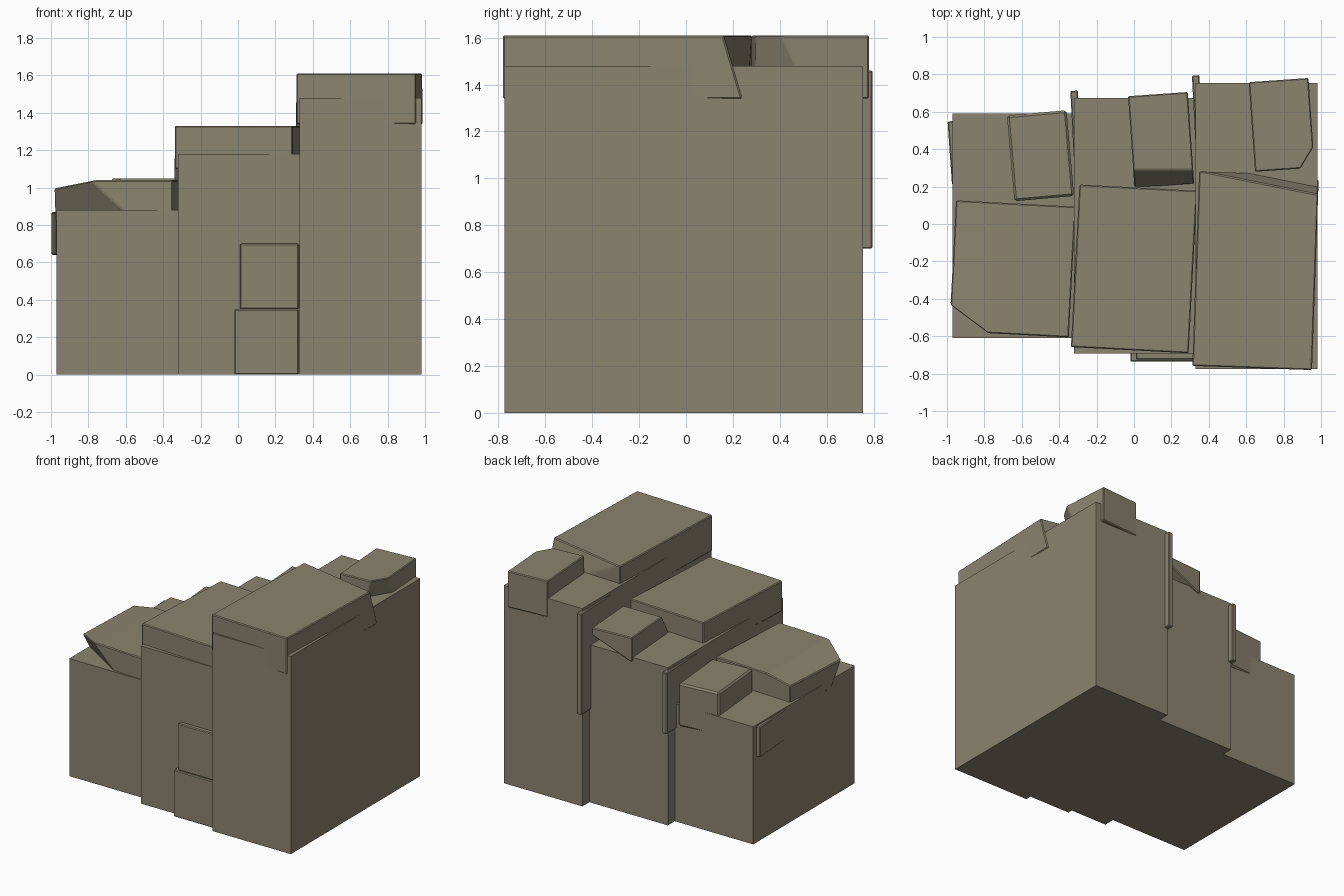
import bpy, bmesh, math
from mathutils import Matrix, Vector

default = bpy.data.objects.get("Cube")
if default:
    bpy.data.objects.remove(default, do_unlink=True)

# One plain stone colour
COLOUR = (0.26, 0.23, 0.16, 1)
stone = bpy.data.materials.new("khaki_stone")
stone.use_nodes = True
stone.diffuse_color = COLOUR
shader = stone.node_tree.nodes["Principled BSDF"]
shader.inputs["Base Color"].default_value = COLOUR
shader.inputs["Roughness"].default_value = 0.9


def block(name, centre, size, bottom, top, yaw=0, chip=None, bevel=0.006):
    """Turned stone block; each chip is a point on a cutting plane and its outward normal."""
    mesh = bpy.data.meshes.new(name)
    bm = bmesh.new()
    place = Matrix.Translation((*centre, (bottom + top) / 2))
    turn = Matrix.Rotation(math.radians(yaw), 4, 'Z')
    stretch = Matrix.Diagonal((*size, top - bottom, 1))
    bmesh.ops.create_cube(bm, size=1, matrix=place @ turn @ stretch)
    for point, normal in chip or []:
        geometry = bm.verts[:] + bm.edges[:] + bm.faces[:]
        cut = bmesh.ops.bisect_plane(bm, geom=geometry, plane_co=Vector(point),
                                     plane_no=Vector(normal), clear_outer=True)
        rim = [item for item in cut["geom_cut"] if isinstance(item, bmesh.types.BMEdge)]
        if rim:
            bmesh.ops.contextual_create(bm, geom=rim)
    if bevel:
        bmesh.ops.bevel(bm, geom=bm.edges[:], offset=bevel, segments=1,
                        affect='EDGES', clamp_overlap=True)
    bmesh.ops.recalc_face_normals(bm, faces=bm.faces[:])
    bm.to_mesh(mesh)
    bm.free()
    mesh.materials.append(stone)
    obj = bpy.data.objects.new(name, mesh)
    bpy.context.collection.objects.link(obj)


# Three columns, each taller and deeper than the one before
WIDTH = 0.65
for index, name in enumerate(("low", "middle", "high")):
    x = (index - 1) * WIDTH + 0.005
    depth = 1.2 + index * 0.165
    height = 0.88 + index * 0.3
    block(name + "_step", (x, -0.01), (WIDTH, depth), 0, height, bevel=0)
    if index:
        # Narrow sliver wedged in the gap beside the lower neighbour
        block(name + "_gap_sliver", (x - WIDTH / 2 + 0.01, depth / 2 - 0.17),
              (0.04, 0.4), 0.7, height - 0.02, yaw=3)

# Large front capstones
block("low_front_capstone", (-0.65, -0.24), (0.64, 0.7), 0.82, 1.04, yaw=-3,
      chip=[((-0.8, -0.57, 1.03), (-0.5, -0.8, -0.5)),
            ((-0.96, 0, 1), (-0.2, 0, 1))])
block("middle_front_capstone", (0, -0.24), (0.63, 0.87), 1.1, 1.33, yaw=-3)
block("high_front_capstone", (0.65, -0.25), (0.64, 1.04), 1.34, 1.61, yaw=-2,
      chip=[((0.34, 0.29, 1.6), (0.2, 1, 0.3))])

# Small back capstones
block("low_back_capstone", (-0.5, 0.365), (0.32, 0.46), 0.73, 1.05, yaw=5, bevel=0.012)
block("middle_back_capstone", (0.145, 0.45), (0.32, 0.49), 1.15, 1.33, yaw=4,
      chip=[((0, 0.29, 1.33), (0, -1, 0.6)),
            ((0.3, 0.7, 1.28), (0.4, 0.2, -1))])
block("high_back_capstone", (0.79, 0.53), (0.32, 0.48), 1.34, 1.61, yaw=4,
      chip=[((0.95, 0.4, 1.6), (1, -0.6, -0.3))])

# Two facing stones stacked low on the front of the middle column
for name, left, front, bottom in (("lower", -0.02, -0.735, 0), ("upper", 0.01, -0.725, 0.35)):
    block(name + "_front_facing", ((left + WIDTH / 2) / 2, front + 0.1),
          (WIDTH / 2 - left, 0.2), bottom, bottom + 0.35)

# Thin sliver showing on the outer side of the low column
block("low_side_sliver", (-0.965, 0.38), (0.04, 0.34), 0.64, 0.87, yaw=4)
